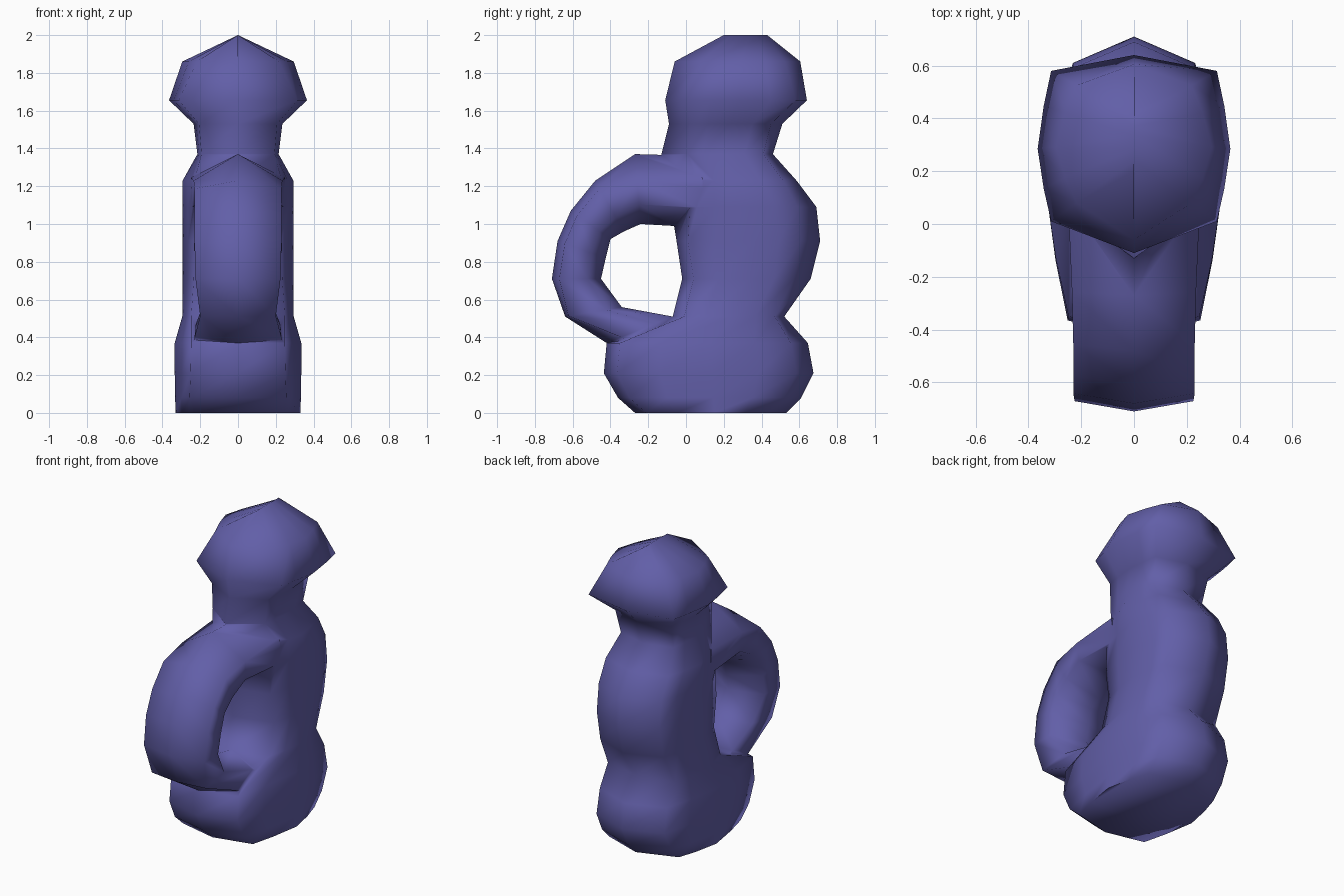
import bpy, bmesh, math

if "Cube" in bpy.data.objects:
    bpy.data.objects.remove(bpy.data.objects["Cube"])

purple = bpy.data.materials.new("muted purple")
purple.diffuse_color = (0.122, 0.114, 0.392, 1)
purple.use_nodes = True
purple.node_tree.nodes["Principled BSDF"].inputs["Base Color"].default_value = purple.diffuse_color


def loft(name, rings):
    """Skin closed rings of equal point count and cap both ends."""
    bm = bmesh.new()
    loops = [[bm.verts.new(p) for p in ring] for ring in rings]
    for a, b in zip(loops, loops[1:]):
        for i in range(len(a)):
            j = (i + 1) % len(a)
            bm.faces.new((a[i], a[j], b[j], b[i]))
    bm.faces.new(loops[0])
    bm.faces.new(loops[-1])
    bmesh.ops.remove_doubles(bm, verts=bm.verts, dist=0.002)
    bmesh.ops.recalc_face_normals(bm, faces=bm.faces)
    me = bpy.data.meshes.new(name)
    bm.to_mesh(me)
    bm.free()
    ob = bpy.data.objects.new(name, me)
    bpy.context.collection.objects.link(ob)
    me.materials.append(purple)
    return ob


def body_ring(z, front, back, w, corner, f_in, b_in):
    """Rounded horizontal section, slightly pointed at front and back."""
    mid = (front + back) / 2 + 0.02
    c, s = w * corner, w * (0.55 + 0.45 * corner)
    fy, by = front + f_in, back - b_in
    half = [(0, front), (c, fy), (s, fy * 0.55 + mid * 0.45), (w, mid),
            (s, by * 0.55 + mid * 0.45), (c, by), (0, back)]
    return [(x, y, z) for x, y in half] + [(-x, y, z) for x, y in half[5:0:-1]]


def handle_ring(oy, oz, iy, iz, w, drop):
    """Six-sided section with a ridge outside and inside."""
    def at(x, t):
        return (x, oy + (iy - oy) * t, oz + (iz - oz) * t)
    return [at(0, 0), at(w, drop), at(w * 0.97, 0.72), at(0, 1), at(-w * 0.97, 0.72), at(-w, drop)]


# Base, torso, neck and head: z, front, back, half width, corner share, corner insets
profile = [
    (0.00, -0.27, 0.53, 0.33, 0.78, 0.06, 0.09),
    (0.08, -0.36, 0.61, 0.333, 0.77, 0.06, 0.09),
    (0.21, -0.435, 0.675, 0.335, 0.75, 0.07, 0.09),
    (0.37, -0.42, 0.645, 0.335, 0.74, 0.07, 0.09),
    (0.51, -0.07, 0.52, 0.295, 0.84, 0.06, 0.05),
    (0.71, -0.02, 0.66, 0.293, 0.80, 0.06, 0.09),
    (0.91, -0.05, 0.71, 0.293, 0.79, 0.06, 0.10),
    (1.09, -0.08, 0.69, 0.293, 0.79, 0.10, 0.10),
    (1.23, -0.12, 0.585, 0.293, 0.79, 0.18, 0.07),
    (1.37, -0.13, 0.46, 0.215, 0.90, 0.14, 0.05),
    (1.53, -0.09, 0.51, 0.235, 0.88, 0.11, 0.06),
    (1.655, -0.11, 0.64, 0.365, 0.86, 0.12, 0.06),
    (1.86, -0.06, 0.605, 0.295, 0.74, 0.14, 0.08),
    (2.00, 0.20, 0.43, 0.0, 0.80, 0.04, 0.03),
]
body = loft("figure_body", [body_ring(*p) for p in profile])

# Looped handle at the front: outer y z, inner y z, half width, shoulder drop
path = [
    (0.08, 1.36, 0.10, 0.98, 0.25, 0.30),
    (-0.27, 1.37, -0.24, 1.00, 0.235, 0.38),
    (-0.48, 1.23, -0.33, 0.96, 0.23, 0.16),
    (-0.61, 1.07, -0.40, 0.92, 0.23, 0.16),
    (-0.68, 0.91, -0.425, 0.82, 0.23, 0.15),
    (-0.71, 0.71, -0.45, 0.71, 0.225, 0.15),
    (-0.64, 0.51, -0.34, 0.56, 0.20, 0.06),
    (-0.42, 0.37, -0.07, 0.51, 0.23, 0.22),
    (-0.10, 0.20, 0.12, 0.45, 0.25, 0.20),
]
handle = loft("front_handle", [handle_ring(*p) for p in path])

# Fuse the handle into the body
mod = body.modifiers.new("join", 'BOOLEAN')
mod.operation = 'UNION'
mod.solver = 'EXACT'
mod.object = handle
bpy.context.view_layer.objects.active = body
body.select_set(True)
bpy.ops.object.modifier_apply(modifier="join")
bpy.data.objects.remove(handle)
bpy.ops.object.shade_smooth_by_angle(angle=math.radians(85))
